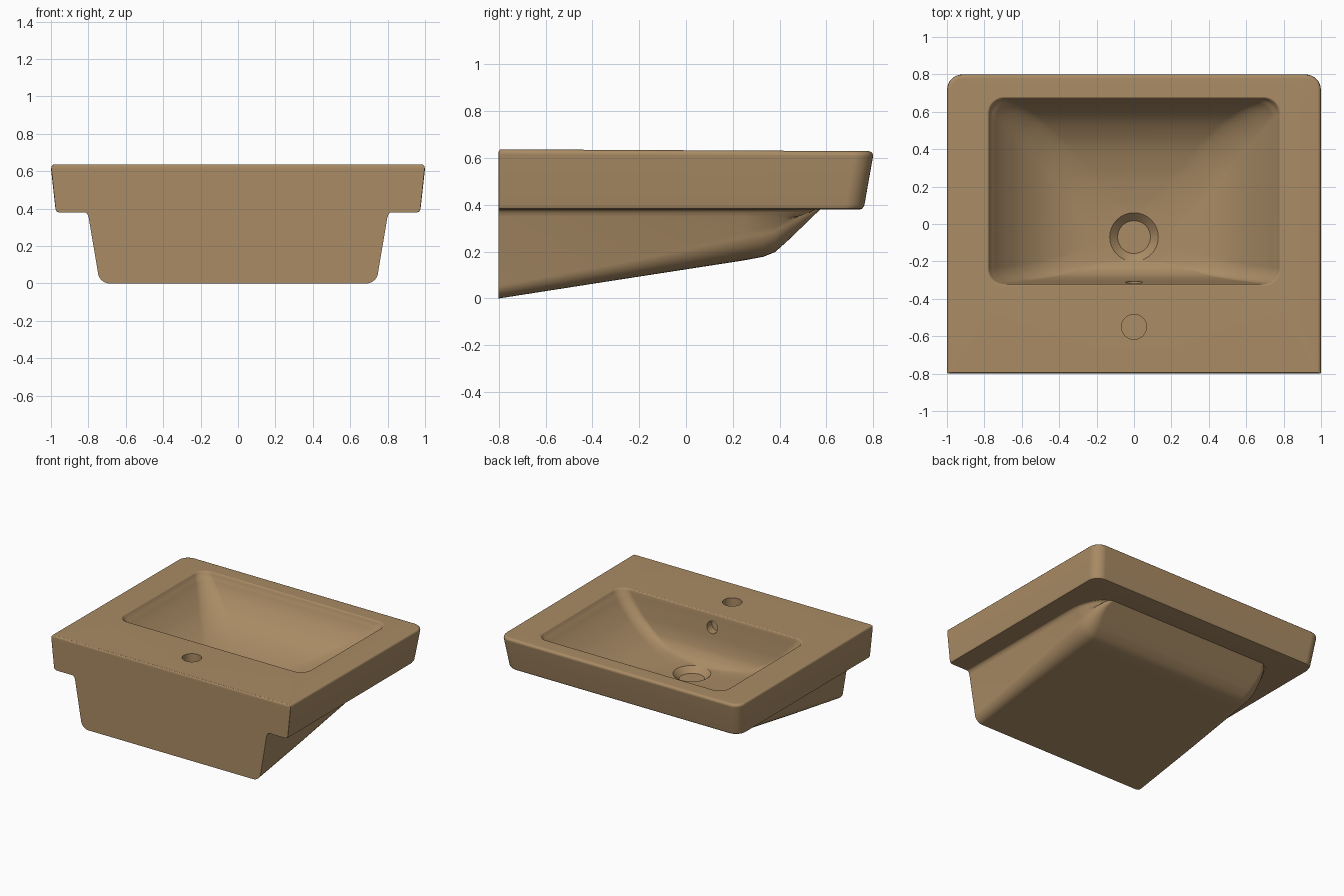
import bpy, bmesh, math
from mathutils import Vector

if "Cube" in bpy.data.objects:
    bpy.data.objects.remove(bpy.data.objects["Cube"], do_unlink=True)

clay = bpy.data.materials.new("warm_tan")
clay.use_nodes = True
tan = (0.40, 0.26, 0.13, 1)
clay.diffuse_color = tan
clay.node_tree.nodes["Principled BSDF"].inputs["Base Color"].default_value = tan


def loft(bm, rings, closed=True):
    """Skin matching rings of points; returns the rows of vertices."""
    rows = [[bm.verts.new(p) for p in ring] for ring in rings]
    n = len(rows[0])
    for a, b in zip(rows, rows[1:]):
        for i in range(n if closed else n - 1):
            j = (i + 1) % n
            bm.faces.new((a[i], a[j], b[j], b[i]))
    return rows


def finish(name, bm):
    """Turn the bmesh into a softly shaded object with crisp edges."""
    bmesh.ops.remove_doubles(bm, verts=bm.verts, dist=0.00001)
    mesh = bpy.data.meshes.new(name)
    bm.to_mesh(mesh)
    bm.free()
    mesh.materials.append(clay)
    obj = bpy.data.objects.new(name, mesh)
    bpy.context.collection.objects.link(obj)
    bpy.ops.object.select_all(action="DESELECT")
    obj.select_set(True)
    bpy.context.view_layer.objects.active = obj
    bpy.ops.object.shade_smooth_by_angle(angle=math.radians(35))
    weighted = obj.modifiers.new("Weighted normals", "WEIGHTED_NORMAL")
    weighted.keep_sharp = True


def arc(cx, cy, r, start, end, n=8):
    angles = [math.radians(start + (end - start) * i / n) for i in range(n + 1)]
    return [(cx + r * math.cos(a), cy + r * math.sin(a)) for a in angles]


def rounded_ring(z, hx, y0, y1, r_front, r_back):
    """Rounded rectangle; the upper rim dips gently towards the back."""
    pts = arc(hx - r_back, y1 - r_back, r_back, 0, 90)
    pts += arc(-hx + r_back, y1 - r_back, r_back, 90, 180)
    pts += arc(-hx + r_front, y0 + r_front, r_front, 180, 270)
    pts += arc(hx - r_front, y0 + r_front, r_front, 270, 360)
    return [Vector((x, y, z - (0.005 * (y + 0.8) if z > 0.6 else 0))) for x, y in pts]


def smooth(rows, steps=4):
    """Catmull-Rom interpolation of parameter rows."""
    out = []
    for i in range(len(rows) - 1):
        quad = (rows[max(i - 1, 0)], rows[i], rows[i + 1], rows[min(i + 2, len(rows) - 1)])
        for s in range(steps):
            t = s / steps
            out.append([b + 0.5 * t * (c - a + t * (2 * a - 5 * b + 4 * c - d
                        + t * (3 * (b - c) + d - a))) for a, b, c, d in zip(*quad)])
    return out + [rows[-1]]


def punch(bm, faces, ring, step):
    """Replace a patch of faces by one with a blind hole sunk along step."""
    edges = {e for f in faces for e in f.edges}
    border = [e for e in edges if sum(f in faces for f in e.link_faces) == 1]
    bmesh.ops.delete(bm, geom=faces, context="FACES_KEEP_BOUNDARY")
    rim, base = loft(bm, [ring, [p + step for p in ring]])
    bm.faces.new(base)
    border += [bm.edges.get((rim[i - 1], rim[i])) for i in range(len(rim))]
    filled = bmesh.ops.triangle_fill(bm, edges=border, normal=-step.normalized(),
                                     use_beauty=True)["geom"]
    for f in filled:
        if isinstance(f, bmesh.types.BMFace):
            f.normal_update()
            if f.normal.dot(step) > 0:
                f.normal_flip()


# Tapered counter: height, half width, back edge, back corner radius
slab_rows = [(0.38, 0.957, 0.742, 0.07), (0.384, 0.969, 0.754, 0.08),
             (0.398, 0.976, 0.762, 0.08), (0.615, 0.999, 0.799, 0.08),
             (0.627, 0.997, 0.797, 0.08), (0.634, 0.991, 0.791, 0.075),
             (0.637, 0.98, 0.78, 0.07)]
rings = [rounded_ring(0.38, 0.62, -0.7, 0.5, 0.05, 0.05)]
rings += [rounded_ring(z, hx, -0.8 + max(0, z - 0.63) * 1.2, back, 0.005, r)
          for z, hx, back, r in slab_rows]

# Bowl: height, half width, front edge, back edge, front and back corner radii
bowl_rows = [(0.637, 0.785, -0.33, 0.68, 0.09, 0.09), (0.633, 0.777, -0.324, 0.673, 0.085, 0.085),
             (0.615, 0.766, -0.32, 0.665, 0.085, 0.085), (0.56, 0.728, -0.315, 0.642, 0.085, 0.10),
             (0.50, 0.675, -0.308, 0.603, 0.085, 0.12), (0.43, 0.60, -0.298, 0.535, 0.085, 0.14),
             (0.36, 0.495, -0.278, 0.425, 0.085, 0.15), (0.315, 0.385, -0.248, 0.29, 0.085, 0.15),
             (0.295, 0.29, -0.222, 0.19, 0.10, 0.15), (0.283, 0.19, -0.207, 0.10, 0.12, 0.14)]
rings += [rounded_ring(*row) for row in smooth(bowl_rows)]

# Round drain recess
for z, r in ((0.28, 0.13), (0.24, 0.088)):
    rings.append(rounded_ring(z, r, -0.07 - r, -0.07 + r, r, r))

bm = bmesh.new()
rows = loft(bm, rings)
bm.faces.new(rows[-1])
bm.normal_update()

# Tap hole in the front ledge and overflow hole in the front wall of the bowl
wide, walls = [], []
for f in bm.faces:
    c = f.calc_center_median()
    if abs(c.x) < 0.001 and f.normal.z > 0.9 and -0.7 < c.y < -0.4:
        wide.append(f)
    if abs(c.x) < 0.001 and -0.35 < c.y < -0.28 and 0.47 < c.z < 0.6:
        walls.append(f)
tap = [Vector((x, y, 0.637 - 0.005 * (y + 0.8))) for x, y in arc(0, -0.55, 0.067, 0, 351, 39)]
overflow = [Vector((-x, -0.312 + 0.117 * (0.535 - z), z))
            for x, z in arc(0, 0.535, 0.045, 0, 348, 29)]
punch(bm, wide, tap, Vector((0, 0, -0.09)))
punch(bm, walls, overflow, Vector((0, -0.06, 0)))
finish("washbasin", bm)

# Sloping underside: y, bottom height, half width, lower corner radius
belly_rows = [(-0.8, 0, 0.80, 0.065), (-0.3, 0.078, 0.80, 0.085), (0.25, 0.163, 0.80, 0.12),
              (0.33, 0.178, 0.797, 0.12), (0.38, 0.198, 0.788, 0.11),
              (0.43, 0.242, 0.772, 0.09), (0.48, 0.29, 0.75, 0.06),
              (0.53, 0.338, 0.72, 0.03), (0.58, 0.387, 0.67, 0.01)]
belly_rings = []
for y, bottom, w, r in belly_rows:
    low = w - 0.05 * (0.38 - bottom) / 0.38
    half = [(w + 0.03, 0.384), (w + 0.014, 0.379), (w + 0.004, 0.368), (w - 0.002, 0.35)]
    half = [(x, max(z, bottom + r)) for x, z in half]
    half += arc(low - r, bottom + r, r, 0, -90)
    outline = half + [(-x, z) for x, z in reversed(half)]
    belly_rings.append([Vector((x, y, z)) for x, z in outline])
bm = bmesh.new()
rows = loft(bm, belly_rings, closed=False)
bm.faces.new(reversed(rows[0]))
finish("underside", bm)
